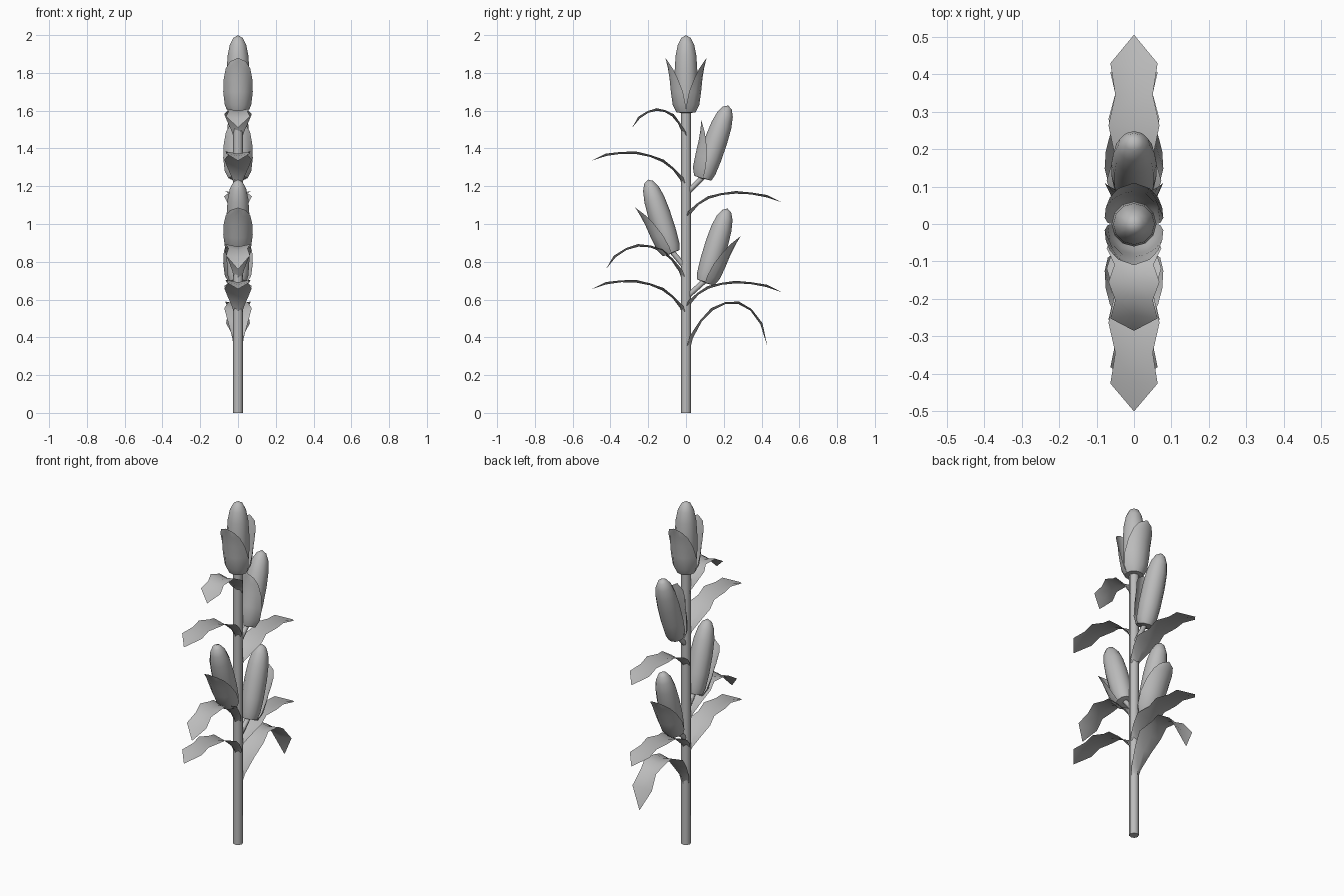
import bpy, bmesh, math
from mathutils import Vector, Matrix
from mathutils.geometry import interpolate_bezier

if "Cube" in bpy.data.objects:
    bpy.data.objects.remove(bpy.data.objects["Cube"])

grey = bpy.data.materials.new("plant_grey")
grey.use_nodes = True
grey.diffuse_color = (0.5, 0.5, 0.5, 1)
grey.node_tree.nodes["Principled BSDF"].inputs["Base Color"].default_value = grey.diffuse_color


def finish(name, bm, angle=40):
    bmesh.ops.remove_doubles(bm, verts=bm.verts, dist=1e-5)
    mesh = bpy.data.meshes.new(name)
    bm.to_mesh(mesh)
    bm.free()
    obj = bpy.data.objects.new(name, mesh)
    bpy.context.collection.objects.link(obj)
    mesh.materials.append(grey)
    bpy.ops.object.select_all(action='DESELECT')
    obj.select_set(True)
    bpy.context.view_layer.objects.active = obj
    bpy.ops.object.shade_smooth_by_angle(angle=math.radians(angle))
    return obj


def grid(bm, rows):
    """Skin a list of equally long point rows with quads."""
    vs = [[bm.verts.new(p) for p in row] for row in rows]
    for a, b in zip(vs, vs[1:]):
        for i in range(len(a) - 1):
            bm.faces.new((a[i], a[i + 1], b[i + 1], b[i]))


def rod(name, start, end, radius):
    start, end = Vector(start), Vector(end)
    axis = end - start
    bm = bmesh.new()
    turn = axis.to_track_quat('Z', 'Y').to_matrix().to_4x4()
    bmesh.ops.create_cone(bm, cap_ends=True, segments=8, radius1=radius, radius2=radius,
                          depth=axis.length, matrix=Matrix.Translation((start + end) / 2) @ turn)
    return finish(name, bm, 50)


def ring(radius, z, middle, spread, steps):
    """Arc of points around the z axis, centred on the angle middle."""
    angles = [middle + spread * (2 * i / steps - 1) for i in range(steps + 1)]
    return [(radius * math.cos(a), radius * math.sin(a), z) for a in angles]


COB = [(0, 0), (.045, .004), (.055, .04), (.06, .12), (.06, .22),
       (.055, .3), (.043, .36), (.025, .395), (0, .41)]
# radius, height, half angle in degrees
HUSK = [(.02, -.002, 90), (.05, 0, 90), (.07, .04, 88), (.08, .11, 78),
        (.087, .18, 60), (.096, .235, 42), (.104, .27, 24), (.11, .29, 0)]


def ear(name, base, tilt, husks):
    """Cob tilted in the side plane, with cupped husks facing the given sides."""
    place = Matrix.Translation(base) @ Matrix.Rotation(math.radians(-tilt), 4, 'X')
    bm = bmesh.new()
    grid(bm, [ring(r, z, 0, math.pi, 12) for r, z in COB])
    finish(name + "_cob", bm, 60).matrix_world = place
    for side in husks:
        bm = bmesh.new()
        grid(bm, [ring(r, z, side * math.pi / 2, math.radians(a), 6) for r, z, a in HUSK])
        label = "_back_husk" if side > 0 else "_front_husk"
        finish(name + label, bm, 60).matrix_world = place


WIDTHS = [.012, .032, .055, .073, .052, .068, .05, .063, 0]


def leaf(name, side, lift, points):
    """Wavy folded blade swept along an arching curve."""
    curve = [Vector((0, side * y, z + lift)) for y, z in points]
    path = interpolate_bezier(*curve, len(WIDTHS))
    rows = []
    for i, (p, w) in enumerate(zip(path, WIDTHS)):
        along = path[min(i + 1, len(path) - 1)] - path[max(i - 1, 0)]
        up = Vector((0, -along.z * side, along.y * side)).normalized()
        fold = up * (.02 if i < 2 else .2 * w)
        rows.append([p + fold - Vector((w, 0, 0)), p, p + fold + Vector((w, 0, 0))])
    bm = bmesh.new()
    grid(bm, rows)
    finish(name, bm, 60)


# Stalk and crowning ear
rod("stalk", (0, 0, 0), (0, 0, 1.6), .026)
ear("top_ear", (0, 0, 1.59), 0, (1, -1))

# Side ears on short stems
for name, y, z, tilt, husk in (("upper_back", .09, 1.24, 19, -1),
                               ("middle_front", -.075, .845, -18, -1),
                               ("lower_back", .1, .69, 17, 1)):
    ear(name + "_ear", (0, y, z), tilt, (husk,))
    rod(name + "_stem", (0, 0, z - .08), (0, y, z + .01), .014)

# Leaves: four curve controls as outward distance and height
FRONT_LONG = [(.01, 1.17), (.04, 1.36), (.3, 1.42), (.5, 1.335)]
BACK_LONG = [(.01, 1.0), (.03, 1.17), (.3, 1.2), (.505, 1.115)]
leaf("top_front_leaf", -1, 0, [(.01, 1.42), (.02, 1.6), (.18, 1.67), (.285, 1.51)])
leaf("upper_front_leaf", -1, 0, FRONT_LONG)
leaf("upper_back_leaf", 1, 0, BACK_LONG)
leaf("middle_front_leaf", -1, 0, [(.01, .67), (.06, .9), (.3, .96), (.425, .76)])
leaf("lower_front_leaf", -1, -.68, FRONT_LONG)
leaf("lower_back_leaf", 1, -.475, BACK_LONG)
leaf("bottom_back_leaf", 1, 0, [(.01, .29), (.05, .6), (.36, .72), (.43, .355)])
